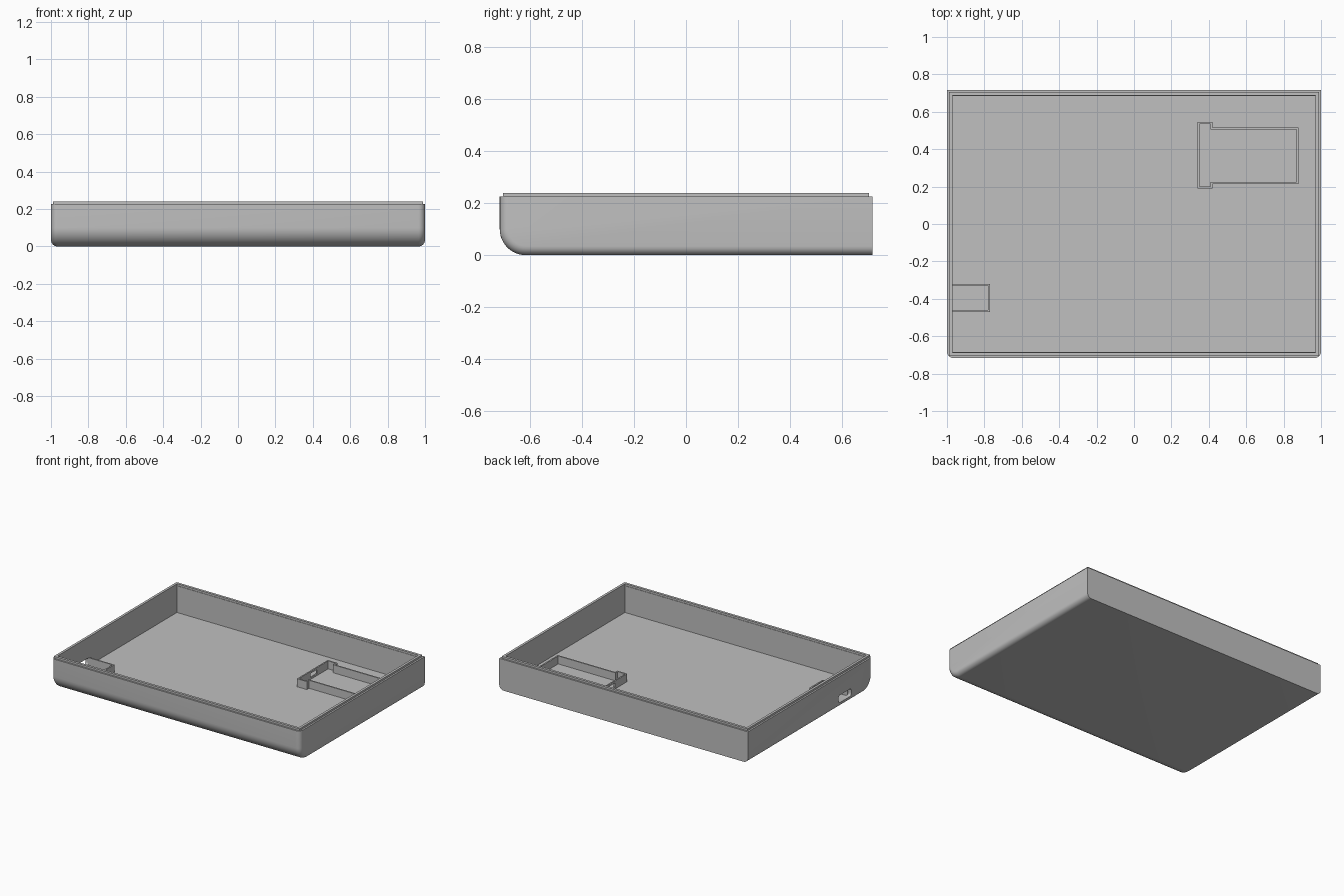
import bpy
import bmesh

cube = bpy.data.objects.get("Cube")
if cube:
    bpy.data.objects.remove(cube, do_unlink=True)

# One grey plastic for everything
grey = bpy.data.materials.new("grey_plastic")
grey.use_nodes = True
colour = (0.53, 0.53, 0.53, 1)
grey.diffuse_color = colour
grey.node_tree.nodes["Principled BSDF"].inputs["Base Color"].default_value = colour

HALF_X, HALF_Y = 1.0, 0.717
FLOOR, RIM, TOP = 0.032, 0.226, 0.24
INNER_X, INNER_Y = 0.97, 0.684


def finish(name, bm):
    bmesh.ops.recalc_face_normals(bm, faces=bm.faces)
    mesh = bpy.data.meshes.new(name)
    bm.to_mesh(mesh)
    bm.free()
    mesh.materials.append(grey)
    obj = bpy.data.objects.new(name, mesh)
    bpy.context.collection.objects.link(obj)
    return obj


def box_mesh(low, high):
    bm = bmesh.new()
    bmesh.ops.create_cube(bm, size=1)
    for v in bm.verts:
        v.co = [(a + b) / 2 + c * (b - a) for a, b, c in zip(low, high, v.co)]
    return bm


def activate(obj):
    bpy.ops.object.select_all(action="DESELECT")
    obj.select_set(True)
    bpy.context.view_layer.objects.active = obj


def cut(obj, cutter):
    cutter.hide_render = True
    mod = obj.modifiers.new("cut", "BOOLEAN")
    mod.operation = "DIFFERENCE"
    mod.solver = "EXACT"
    mod.object = cutter
    activate(obj)
    bpy.ops.object.modifier_apply(modifier=mod.name)
    bpy.data.objects.remove(cutter, do_unlink=True)


def thin_wall(name, path, z0, z1, thickness, closed=True):
    """Upright wall along a counter-clockwise path, thickened inwards."""
    bm = bmesh.new()
    low = [bm.verts.new((x, y, z0)) for x, y in path]
    high = [bm.verts.new((x, y, z1)) for x, y in path]
    count = len(path)
    for i in range(count if closed else count - 1):
        j = (i + 1) % count
        bm.faces.new((low[i], low[j], high[j], high[i]))
    mesh = bpy.data.meshes.new(name)
    bm.to_mesh(mesh)
    bm.free()
    mesh.materials.append(grey)
    obj = bpy.data.objects.new(name, mesh)
    bpy.context.collection.objects.link(obj)
    mod = obj.modifiers.new("thickness", "SOLIDIFY")
    mod.thickness = thickness
    mod.offset = -1
    mod.use_even_offset = True
    activate(obj)
    bpy.ops.object.modifier_apply(modifier=mod.name)
    return obj


# Tray shell: large round on the front bottom edge
bm = box_mesh((-HALF_X, -HALF_Y, 0), (HALF_X, HALF_Y, RIM))
front_edge = [e for e in bm.edges
              if all(v.co.y < 0 and v.co.z < 0.01 for v in e.verts)]
bmesh.ops.bevel(bm, geom=front_edge, offset=0.1, segments=12,
                profile=0.5, affect="EDGES")

# Smaller round along both sides, from the bottom up the front corners
side_edges = []
for e in bm.edges:
    a, b = (v.co for v in e.verts)
    on_side = abs(a.x - b.x) < 0.001
    on_back = min(a.y, b.y) > HALF_Y - 0.01
    on_rim = min(a.z, b.z) > RIM - 0.01
    if on_side and not on_back and not on_rim:
        side_edges.append(e)
bmesh.ops.bevel(bm, geom=side_edges, offset=0.035, segments=6,
                profile=0.5, affect="EDGES")
shell = finish("tray_shell", bm)

# Hollow interior
cut(shell, finish("cavity_cutter", box_mesh((-INNER_X, -INNER_Y, FLOOR),
                                            (INNER_X, INNER_Y, 1))))

# Rounded port opening in the side wall
bm = box_mesh((-1.1, -0.47, 0.036), (-0.9, -0.325, 0.09))
long_edges = [e for e in bm.edges
              if abs(e.verts[0].co.x - e.verts[1].co.x) > 0.1]
bmesh.ops.bevel(bm, geom=long_edges, offset=0.015, segments=4,
                profile=0.5, affect="EDGES")
cut(shell, finish("port_cutter", bm))
activate(shell)
bpy.ops.object.shade_smooth_by_angle(angle=0.52)

# Raised inner lip around the rim
lip = 0.012
lx, ly = HALF_X - lip, HALF_Y - lip
thin_wall("rim_lip", [(-lx, -ly), (lx, -ly), (lx, ly), (-lx, ly)],
          RIM - 0.002, TOP, lx - INNER_X)

# Holder with a wider end, and a wire slot in that end
holder = thin_wall("component_holder",
                   [(0.34, 0.19), (0.42, 0.19), (0.42, 0.215), (0.88, 0.215),
                    (0.88, 0.515), (0.42, 0.515), (0.42, 0.545), (0.34, 0.545)],
                   FLOOR - 0.002, 0.09, 0.01)
cut(holder, finish("slot_cutter", box_mesh((0.3, 0.33, 0.045), (0.38, 0.41, 0.075))))

# Three-sided pocket behind the port
thin_wall("port_pocket",
          [(-0.975, -0.47), (-0.77, -0.47), (-0.77, -0.32), (-0.975, -0.32)],
          FLOOR - 0.002, 0.09, 0.01, closed=False)
